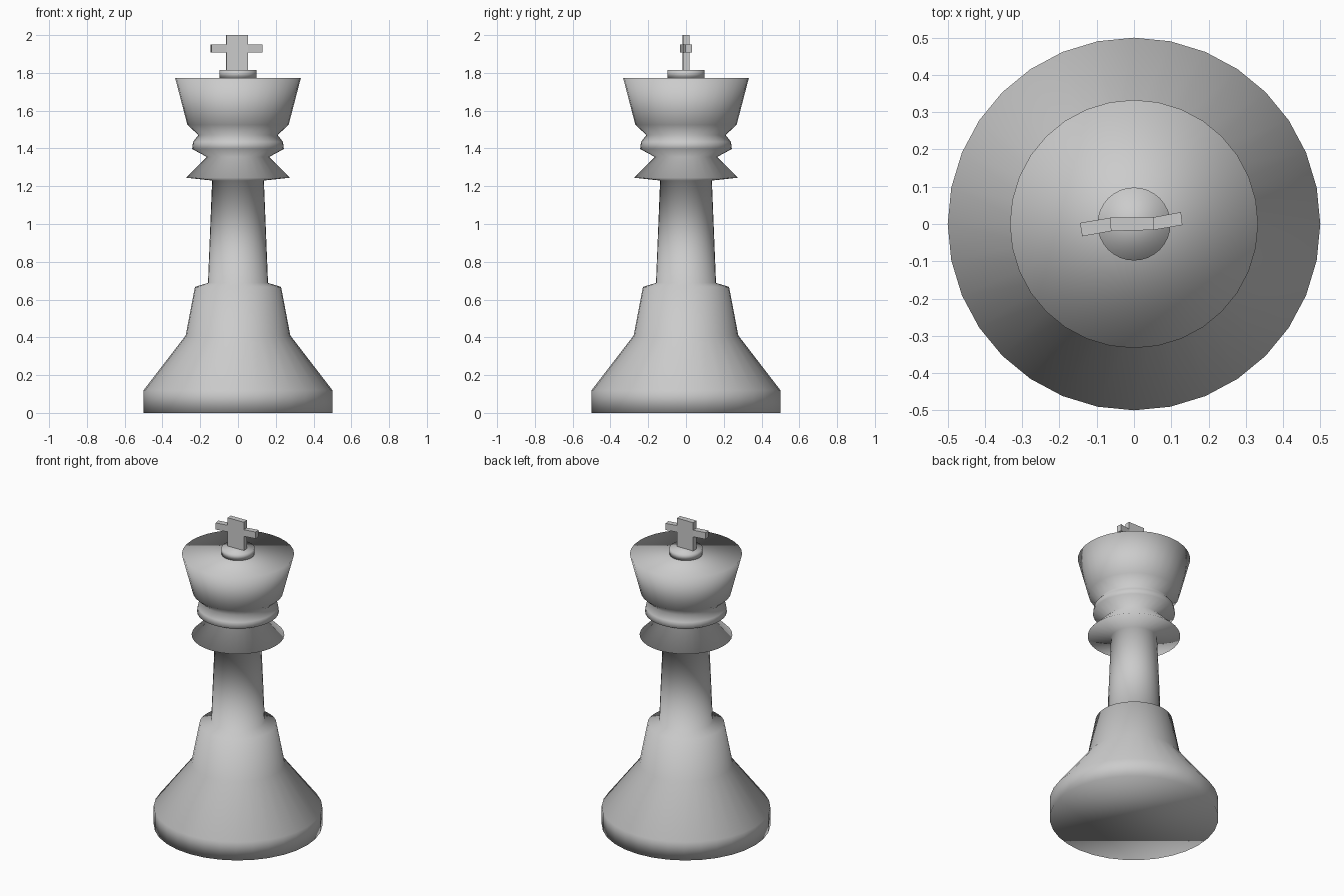
import bpy, bmesh
from math import sin, cos, pi

if "Cube" in bpy.data.objects:
    bpy.data.objects.remove(bpy.data.objects["Cube"])

SIDES = 32


def finish(name, bm, smooth):
    bmesh.ops.recalc_face_normals(bm, faces=bm.faces[:])
    for f in bm.faces:
        f.smooth = smooth
    mesh = bpy.data.meshes.new(name)
    bm.to_mesh(mesh)
    bm.free()
    obj = bpy.data.objects.new(name, mesh)
    bpy.context.collection.objects.link(obj)
    return obj


def turned(name, profile):
    """Lathe a (radius, z) profile into a closed solid."""
    bm = bmesh.new()
    rings = [[bm.verts.new((r * cos(2 * pi * i / SIDES), r * sin(2 * pi * i / SIDES), z))
              for i in range(SIDES)] for r, z in profile]
    for a, b in zip(rings, rings[1:]):
        for i in range(SIDES):
            j = (i + 1) % SIDES
            bm.faces.new((a[i], a[j], b[j], b[i]))
    bm.faces.new(rings[0][::-1])
    bm.faces.new(rings[-1])
    return finish(name, bm, True)


def prism(name, plan, z0, z1):
    """Extrude a plan outline vertically."""
    bm = bmesh.new()
    face = bm.faces.new([bm.verts.new((x, y, z0)) for x, y in plan])
    new = bmesh.ops.extrude_face_region(bm, geom=[face])["geom"]
    bmesh.ops.translate(bm, vec=(0, 0, z1 - z0),
                        verts=[v for v in new if isinstance(v, bmesh.types.BMVert)])
    return finish(name, bm, False)


# Turned body: foot, shoulder, shaft, collars and flared crown
turned("body", [
    (0.5, 0), (0.5, 0.12), (0.277, 0.41), (0.228, 0.667), (0.159, 0.688),
    (0.137, 1.23), (0.275, 1.245), (0.165, 1.355), (0.243, 1.397),
    (0.238, 1.435), (0.21, 1.471), (0.268, 1.525), (0.333, 1.774)])

# Small disc on the crown
turned("finial_disc", [(0.098, 1.774), (0.098, 1.815)])

# Cross: upright post and two slightly swept arms
prism("cross_post", [(-0.062, -0.019), (0.054, -0.016), (0.052, 0.018), (-0.064, 0.017)],
      1.815, 2.0)
prism("cross_arm_left", [(-0.139, -0.033), (-0.06, -0.019), (-0.062, 0.017), (-0.145, 0.003)],
      1.908, 1.951)
prism("cross_arm_right", [(0.053, -0.016), (0.13, -0.003), (0.126, 0.032), (0.051, 0.018)],
      1.908, 1.951)
